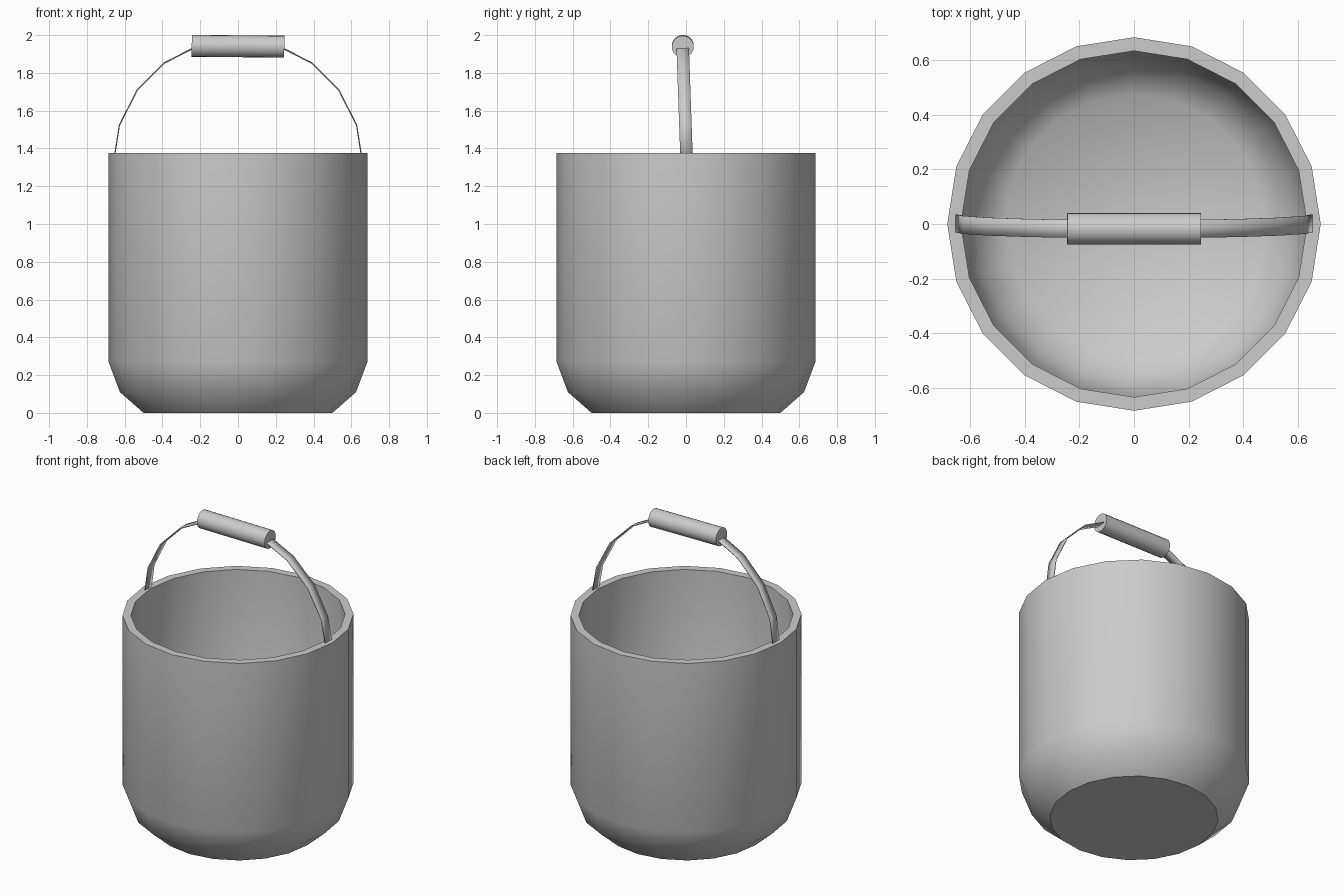
import bpy, bmesh
from math import sin, cos, pi, radians
from mathutils import Matrix

if "Cube" in bpy.data.objects:
    bpy.data.objects.remove(bpy.data.objects["Cube"])

SIDES = 20


def add_object(name, bm):
    bmesh.ops.recalc_face_normals(bm, faces=bm.faces)
    mesh = bpy.data.meshes.new(name)
    bm.to_mesh(mesh)
    bm.free()
    obj = bpy.data.objects.new(name, mesh)
    bpy.context.collection.objects.link(obj)
    return obj


# Bucket: one closed profile turned around z, outside then inside
profile = [(0.50, 0), (0.625, 0.11), (0.685, 0.27), (0.685, 1.375),
           (0.635, 1.375), (0.635, 0.28), (0.58, 0.14), (0.475, 0.05)]
sharp_rings = (0, 3, 4)
bm = bmesh.new()
rings = [[bm.verts.new((r * cos(2 * pi * i / SIDES), r * sin(2 * pi * i / SIDES), z))
          for i in range(SIDES)] for r, z in profile]
for a, b in zip(rings, rings[1:]):
    for i in range(SIDES):
        j = (i + 1) % SIDES
        bm.faces.new((a[i], a[j], b[j], b[i]))
bm.faces.new(rings[0])
bm.faces.new(rings[-1])
for f in bm.faces:
    f.smooth = True
for k in sharp_rings:
    for i in range(SIDES):
        bm.edges.get((rings[k][i], rings[k][(i + 1) % SIDES])).smooth = False
add_object("bucket", bm)

# Handle strap: half a 20-sided hoop, leaning slightly forward
lean = Matrix.Translation((0, 0.004, 1.32)) @ Matrix.Rotation(radians(2), 4, 'X')
bm = bmesh.new()
pairs = []
for i in range(SIDES // 2 + 1):
    a = pi * i / (SIDES // 2)
    pairs.append([bm.verts.new((0.66 * cos(a), y, 0.66 * sin(a))) for y in (-0.033, 0.033)])
for p, q in zip(pairs, pairs[1:]):
    bm.faces.new((p[0], p[1], q[1], q[0])).smooth = True
bm.transform(lean)
strap = add_object("handle_strap", bm)
thick = strap.modifiers.new("thickness", 'SOLIDIFY')
thick.thickness = 0.006
thick.offset = 0

# Grip: cylinder along x, with a tiny tilt
bpy.ops.mesh.primitive_cylinder_add(vertices=SIDES, radius=0.058, depth=0.49,
                                    location=(0, -0.017, 1.941),
                                    rotation=(0, radians(90.5), 0))
grip = bpy.context.object
grip.name = "handle_grip"
bpy.ops.object.shade_smooth_by_angle(angle=radians(35))
